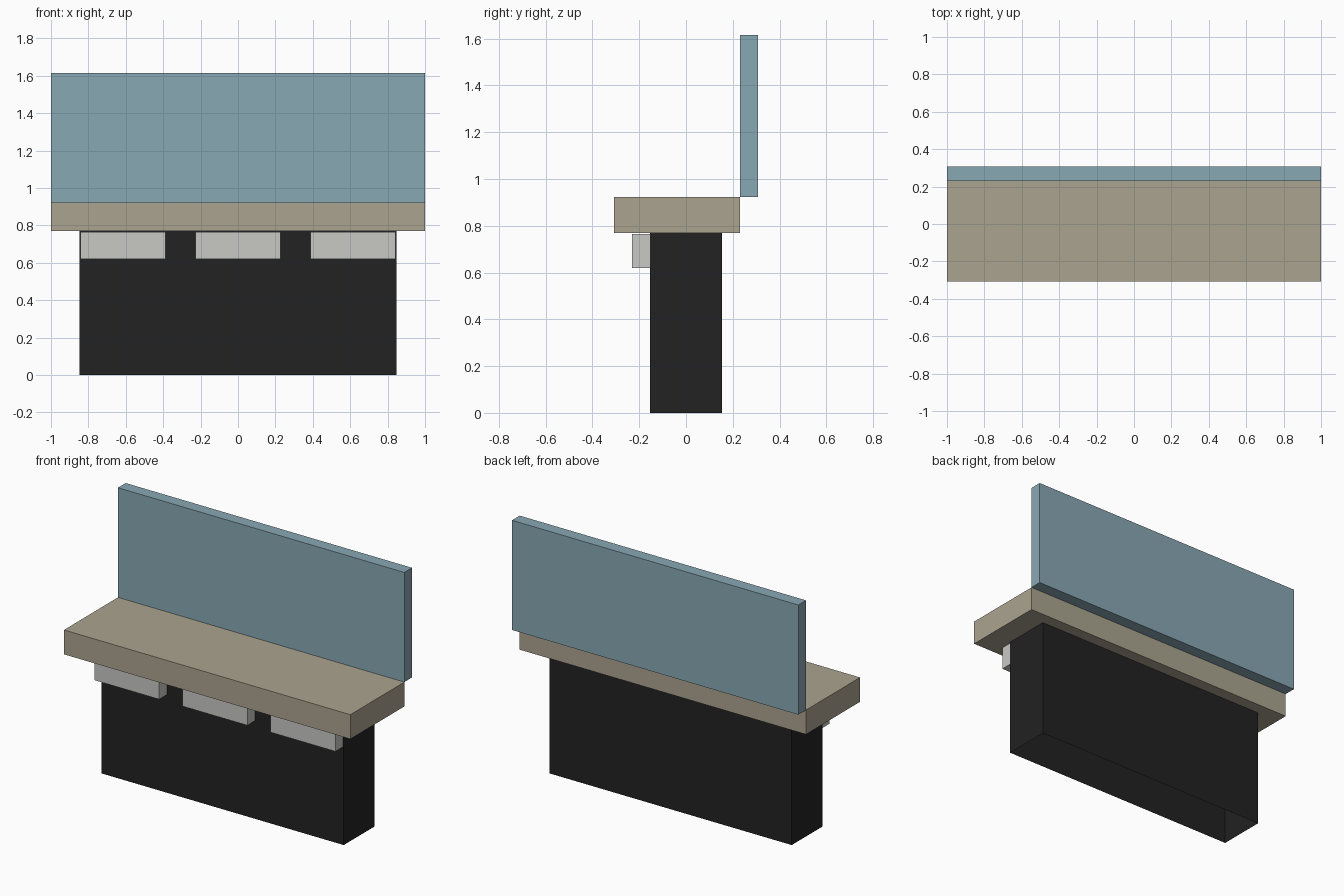
import bpy
import bmesh

if "Cube" in bpy.data.objects:
    bpy.data.objects.remove(bpy.data.objects["Cube"])

U = 1 / 13  # the model sits on a grid of 26 units along its length


def material(name, rgb):
    """Flat material from 0-255 sRGB values, stored as linear."""
    def lin(v):
        v /= 255
        return v / 12.92 if v <= 0.04045 else ((v + 0.055) / 1.055) ** 2.4
    mat = bpy.data.materials.new(name)
    mat.diffuse_color = (*[lin(v) for v in rgb], 1.0)
    mat.use_nodes = True
    mat.node_tree.nodes["Principled BSDF"].inputs["Base Color"].default_value = mat.diffuse_color
    return mat


def box(name, lo, hi, mat, open_ends=False):
    """Box between two corners in grid units; open_ends drops top and bottom."""
    bm = bmesh.new()
    bmesh.ops.create_cube(bm, size=1)
    for v in bm.verts:
        v.co = [(a + (b - a) * (c + 0.5)) * U for a, b, c in zip(lo, hi, v.co)]
    if open_ends:
        bm.normal_update()
        ends = [f for f in bm.faces if abs(f.normal.z) > 0.5]
        bmesh.ops.delete(bm, geom=ends, context='FACES_ONLY')
    mesh = bpy.data.meshes.new(name)
    bm.to_mesh(mesh)
    bm.free()
    mesh.materials.append(mat)
    obj = bpy.data.objects.new(name, mesh)
    bpy.context.collection.objects.link(obj)
    return obj


black = material("black base", (34, 34, 34))
tan = material("tan slab", (171, 164, 144))
blue = material("blue panel", (137, 168, 179))
grey = material("light grey", (200, 201, 197))

# Hollow base, open underneath
box("base", (-11, -2, 0), (11, 2, 10), black, open_ends=True)

# Overhanging slab
box("slab", (-13, -4, 10), (13, 3, 12), tan)

# Upright panel hanging behind the rear edge of the slab
box("back_panel", (-13, 3, 12), (13, 4, 21), blue)

# Three blocks on the front of the base, just under the slab
for label, x in (("left", -8), ("middle", 0), ("right", 8)):
    box(f"front_block_{label}", (x - 2.95, -3, 8.05), (x + 2.95, -2, 9.95), grey)
